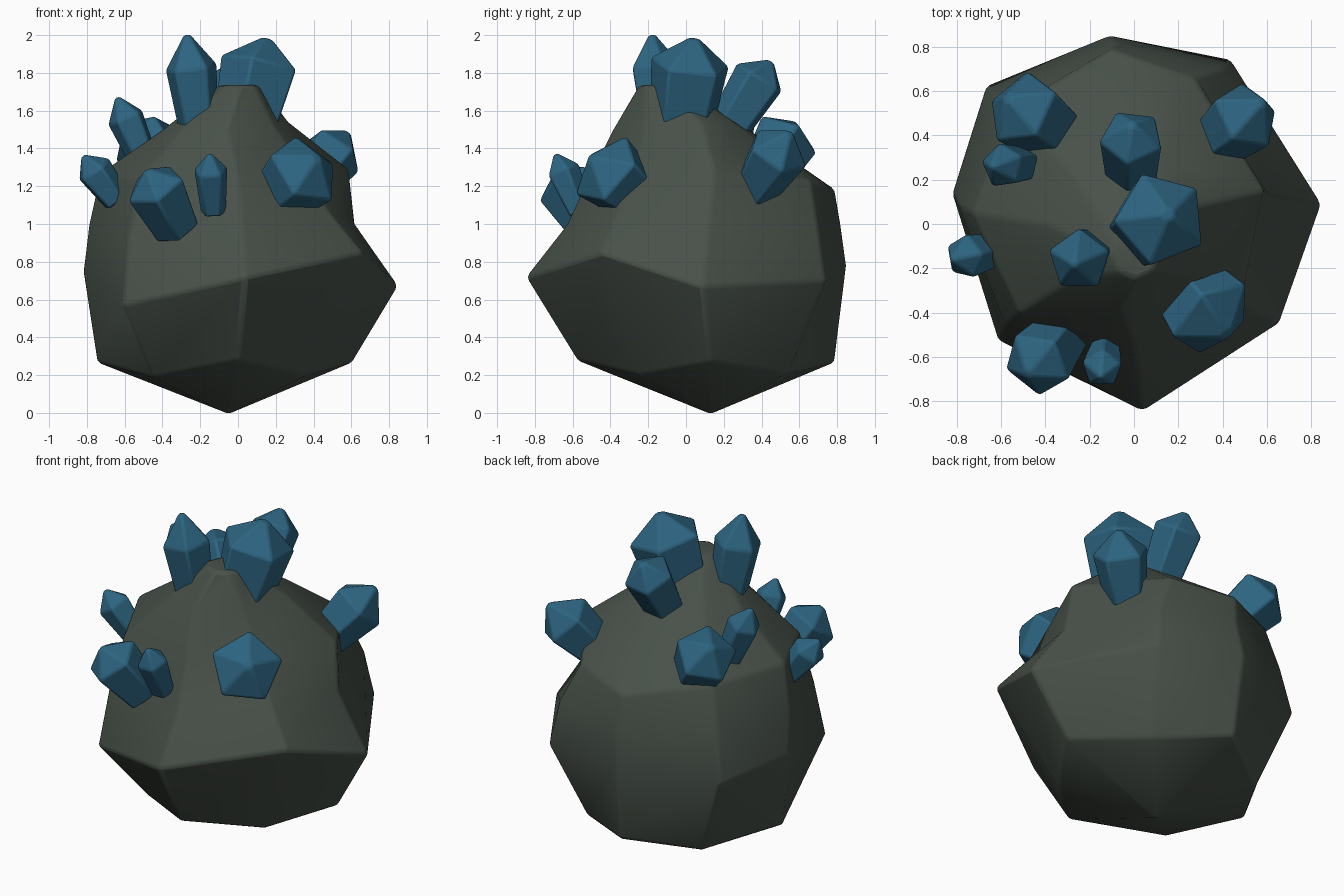
import bpy, bmesh, math
from mathutils import Vector

if "Cube" in bpy.data.objects:
    bpy.data.objects.remove(bpy.data.objects["Cube"])


def material(name, color):
    m = bpy.data.materials.new(name)
    m.diffuse_color = (*color, 1)
    m.use_nodes = True
    m.node_tree.nodes["Principled BSDF"].inputs["Base Color"].default_value = m.diffuse_color
    return m


ROCK = material("mossy grey stone", (0.064, 0.082, 0.066))
CRYSTAL = material("deep blue crystal", (0.026, 0.128, 0.218))


def loft(name, rings, mat, bevel, limit, angle):
    """Skin equal-sided rings, cap both ends, soften the edges."""
    bm = bmesh.new()
    loops = [[bm.verts.new(p) for p in ring] for ring in rings]
    n = len(loops[0])
    for a, b in zip(loops, loops[1:]):
        for i in range(n):
            j = (i + 1) % n
            bm.faces.new((a[i], a[j], b[j], b[i]))
    bm.faces.new(loops[0][::-1])
    bm.faces.new(loops[-1])
    bmesh.ops.recalc_face_normals(bm, faces=bm.faces)
    me = bpy.data.meshes.new(name)
    bm.to_mesh(me)
    bm.free()
    ob = bpy.data.objects.new(name, me)
    bpy.context.collection.objects.link(ob)
    me.materials.append(mat)
    bpy.ops.object.select_all(action='DESELECT')
    ob.select_set(True)
    bpy.context.view_layer.objects.active = ob
    bpy.ops.object.shade_smooth_by_angle(angle=math.radians(angle))
    mod = ob.modifiers.new("soft edges", 'BEVEL')
    mod.width, mod.segments = bevel, 2
    mod.limit_method, mod.angle_limit = 'ANGLE', math.radians(limit)
    return ob


def octagon(x, y, z, r):
    return [(x + r * math.sin(k * math.pi / 4), y - r * math.cos(k * math.pi / 4), z)
            for k in range(8)]


# Boulder: rings run front, front-right, right, ... front-left, bottom to top
rock_rings = [
    octagon(-0.05, 0.13, 0.0, 0.012),
    [(0, -.58, .28), (.36, -.24, .20), (.61, .13, .27), (.32, .53, .21),
     (-.09, .79, .27), (-.48, .52, .2), (-.75, .09, .27), (-.45, -.25, .19)],
    [(.04, -.85, .72), (.66, -.45, .85), (.85, .09, .67), (.44, .74, .70),
     (-.11, .85, .78), (-.67, .62, .70), (-.82, .14, .75), (-.61, -.53, .57)],
    [(.02, -.63, 1.0), (.48, -.36, 1.07), (.62, .12, 1.0), (.40, .70, .97),
     (-.08, .82, 1.0), (-.62, .57, 1.0), (-.79, .08, 1.0), (-.58, -.46, .92)],
    [(0, -.53, 1.22), (.35, -.27, 1.28), (.59, .15, 1.29), (.27, .66, 1.23),
     (-.1, .79, 1.18), (-.55, .52, 1.26), (-.73, .05, 1.27), (-.52, -.40, 1.24)],
    [(-.06, -.39, 1.50), (.18, -.22, 1.54), (.27, .08, 1.54), (.14, .28, 1.52),
     (-.05, .33, 1.50), (-.30, .25, 1.50), (-.40, 0, 1.50), (-.26, -.24, 1.54)],
    octagon(0.01, -0.14, 1.735, 0.11),
]
loft("boulder", rock_rings, ROCK, 0.02, 28, 48)

# Crystals: tip, base, shoulder radius, roll in degrees, point height / radius
crystals = [
    ((-.27, -.18, 2.0), (-.20, -.13, 1.45), .145, 0, 1.2),
    ((.155, .045, 1.98), (.02, -.04, 1.40), .22, -10, .65),
    ((-.01, .45, 1.86), (-.01, .17, 1.42), .15, 10, .7),
    ((.58, .55, 1.48), (.36, .36, 1.18), .17, 30, .8),
    ((-.57, .57, 1.53), (-.32, .38, 1.20), .185, 0, .6),
    ((-.64, .26, 1.67), (-.48, .27, 1.30), .105, 40, 1.1),
    ((-.82, -.16, 1.36), (-.64, -.12, 1.12), .105, 15, .9),
    ((-.48, -.68, 1.28), (-.32, -.49, .97), .165, 20, .6),
    ((-.15, -.69, 1.37), (-.13, -.56, 1.06), .095, 25, 1.0),
    ((.42, -.50, 1.35), (.21, -.25, 1.14), .215, 10, .55),
]


# Five-sided shard that flares to a shoulder and ends in a blunt point
def crystal(name, tip, base, r, roll, point):
    tip, base = Vector(tip), Vector(base)
    axis = tip - base
    length = axis.length
    q = axis.to_track_quat('Z', 'Y')
    profile = [(0.0, 0.76 * r), (length - point * r, r), (length, 0.15 * r)]
    rings = []
    for h, rad in profile:
        ring = []
        for k in range(5):
            a = math.radians(72 * k + roll)
            ring.append(base + q @ Vector((rad * math.cos(a), rad * math.sin(a), h)))
        rings.append(ring)
    loft(name, rings, CRYSTAL, 0.012, 20, 30)


for i, spec in enumerate(crystals, 1):
    crystal(f"crystal_{i}", *spec)
